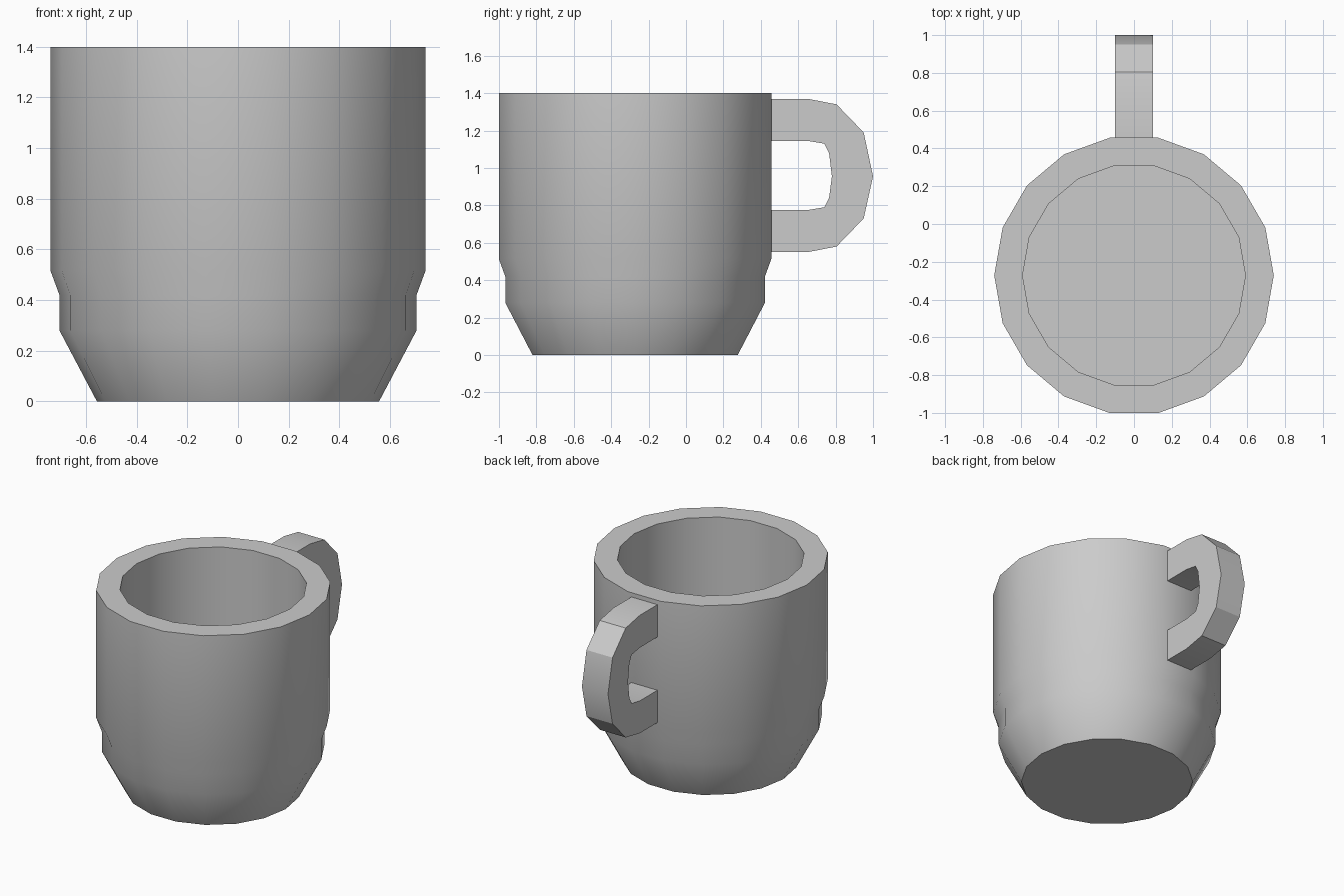
import bpy, bmesh, math

if "Cube" in bpy.data.objects:
    bpy.data.objects.remove(bpy.data.objects["Cube"])

SIDES = 18
CENTRE_Y = -0.272


def finish(name, bm):
    bmesh.ops.recalc_face_normals(bm, faces=bm.faces)
    mesh = bpy.data.meshes.new(name)
    bm.to_mesh(mesh)
    bm.free()
    obj = bpy.data.objects.new(name, mesh)
    bpy.context.collection.objects.link(obj)
    bpy.ops.object.select_all(action='DESELECT')
    obj.select_set(True)
    bpy.context.view_layer.objects.active = obj
    bpy.ops.object.shade_smooth_by_angle(angle=math.radians(30))
    return obj


# Cup body: (radius, height) rings from the base, over the rim, to the inner floor
profile = [(0.557, 0), (0.705, 0.28), (0.705, 0.42), (0.74, 0.515),
           (0.74, 1.4), (0.59, 1.4), (0.59, 0.2)]
bm = bmesh.new()
rings = []
for r, z in profile:
    angles = [2 * math.pi * i / SIDES for i in range(SIDES)]
    rings.append([bm.verts.new((r * math.cos(a), CENTRE_Y + r * math.sin(a), z))
                  for a in angles])
for low, high in zip(rings, rings[1:]):
    for i in range(SIDES):
        j = (i + 1) % SIDES
        bm.faces.new((low[i], low[j], high[j], high[i]))
bm.faces.new(rings[0])
bm.faces.new(rings[-1])
finish("cup_body", bm)

# Handle: outer and inner outlines (y, z), bridged across its width
outer = [(0.45, 1.37), (0.65, 1.37), (0.805, 1.34), (0.95, 1.19), (1.0, 0.955),
         (0.95, 0.73), (0.805, 0.58), (0.65, 0.55), (0.45, 0.55)]
inner = [(0.45, 1.145), (0.65, 1.145), (0.74, 1.13), (0.765, 1.08), (0.78, 0.955),
         (0.765, 0.84), (0.74, 0.79), (0.65, 0.775), (0.45, 0.775)]
bm = bmesh.new()
sections = [[bm.verts.new(c) for c in ((-0.1, *o), (0.1, *o), (0.1, *i), (-0.1, *i))]
            for o, i in zip(outer, inner)]
for a, b in zip(sections, sections[1:]):
    for k in range(4):
        n = (k + 1) % 4
        bm.faces.new((a[k], a[n], b[n], b[k]))
bm.faces.new(sections[0])
bm.faces.new(sections[-1])
finish("handle", bm)
